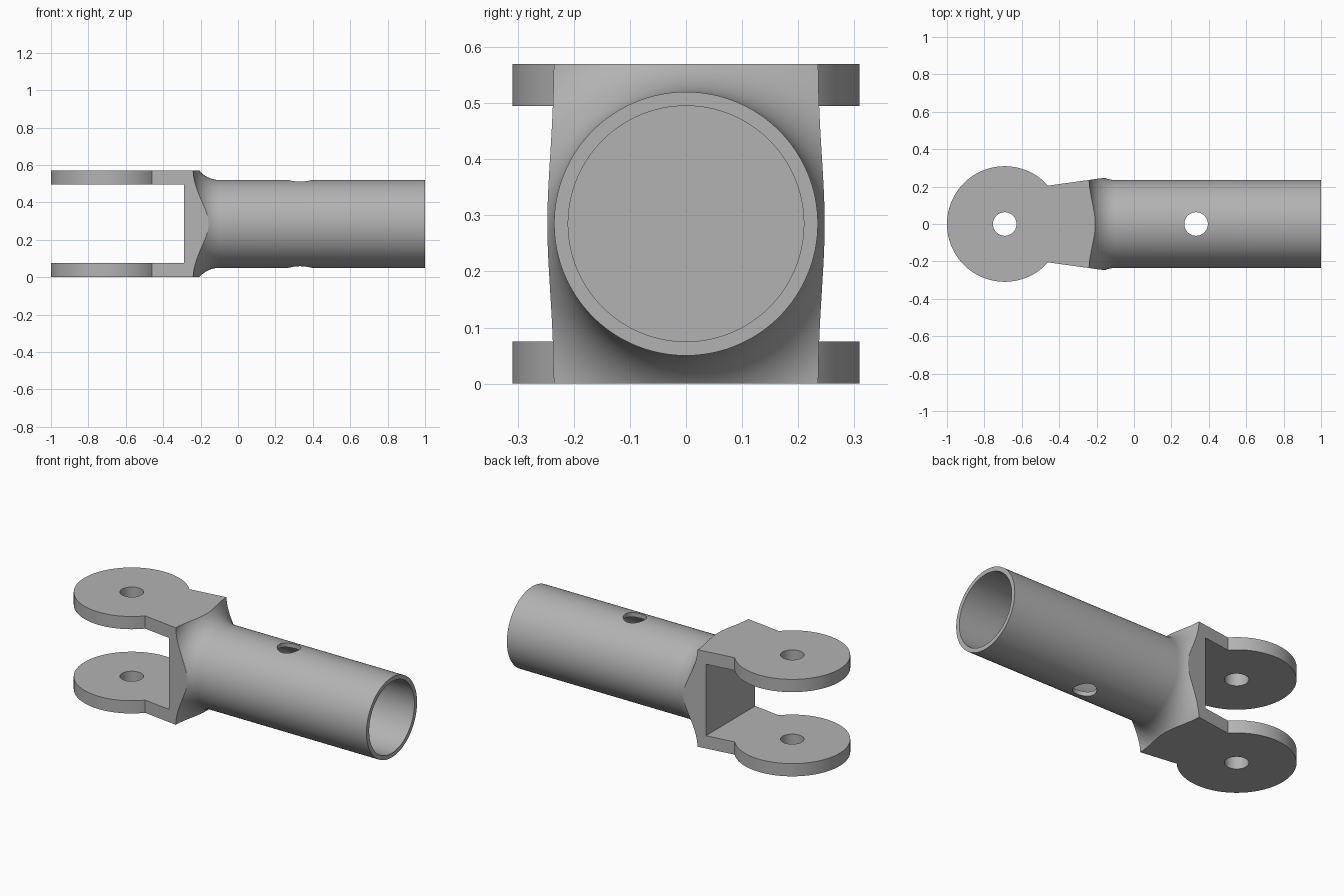
import bpy, bmesh
from math import sin, cos, pi, atan2, radians
from mathutils import Matrix, Vector

if "Cube" in bpy.data.objects:
    bpy.data.objects.remove(bpy.data.objects["Cube"], do_unlink=True)

AXIS_Z = 0.285          # height of the tube axis
HEIGHT = 0.57
EYE_X, EYE_R = -0.691, 0.309
TUBE_R, BORE_R = 0.235, 0.21
FILLET_X, FILLET_R = -0.10, 0.14
PIN_R = 0.063

steel = bpy.data.materials.new("plain grey metal")
steel.use_nodes = True
GREY = (0.45, 0.45, 0.45, 1)
steel.diffuse_color = GREY
steel.node_tree.nodes["Principled BSDF"].inputs["Base Color"].default_value = GREY


def finish(name, bm):
    bmesh.ops.recalc_face_normals(bm, faces=bm.faces)
    mesh = bpy.data.meshes.new(name)
    bm.to_mesh(mesh)
    bm.free()
    mesh.materials.append(steel)
    obj = bpy.data.objects.new(name, mesh)
    bpy.context.collection.objects.link(obj)
    return obj


def prism(name, outline, z0, z1):
    bm = bmesh.new()
    face = bm.faces.new([bm.verts.new((x, y, z0)) for x, y in outline])
    top = bmesh.ops.extrude_face_region(bm, geom=[face])["geom"]
    verts = [v for v in top if isinstance(v, bmesh.types.BMVert)]
    bmesh.ops.translate(bm, verts=verts, vec=(0, 0, z1 - z0))
    return finish(name, bm)


def lathe(name, profile, steps=128):
    """Revolve (x, radius) points about the tube axis and cap both ends."""
    bm = bmesh.new()
    rings = [[bm.verts.new((x, r * cos(2 * pi * i / steps),
                            AXIS_Z + r * sin(2 * pi * i / steps)))
              for i in range(steps)] for x, r in profile]
    for a, b in zip(rings, rings[1:]):
        for i in range(steps):
            j = (i + 1) % steps
            bm.faces.new((a[i], a[j], b[j], b[i]))
    bm.faces.new(rings[0])
    bm.faces.new(rings[-1])
    return finish(name, bm)


def circle(cx, r, steps=64):
    return [(cx + r * cos(2 * pi * i / steps), r * sin(2 * pi * i / steps))
            for i in range(steps)]


def combine(target, tool, operation):
    mod = target.modifiers.new(operation.lower(), 'BOOLEAN')
    mod.operation, mod.object, mod.solver = operation, tool, 'EXACT'
    bpy.context.view_layer.objects.active = target
    bpy.ops.object.modifier_apply(modifier=mod.name)
    bpy.data.objects.remove(tool, do_unlink=True)


# Plan outline: round eye, tapering neck, then a strip wider than the tube
neck_x, neck_y = -0.46, 0.205
start = atan2(neck_y, neck_x - EYE_X)
sweep = 2 * (pi - start)
eye = [(EYE_X + EYE_R * cos(start + sweep * i / 96),
        EYE_R * sin(start + sweep * i / 96)) for i in range(97)]
wide = 0.255
outline = [(1.1, wide), (FILLET_X, wide)] + eye + [(FILLET_X, -wide), (1.1, -wide)]
clevis = prism("clevis_with_socket_tube", outline, 0, HEIGHT)

# Turned shape: tube flaring through a fillet into the square yoke
fillet = [(FILLET_X - FILLET_R * sin(a), TUBE_R + FILLET_R * (1 - cos(a)))
          for a in (pi / 2 * i / 20 for i in range(21))]
turned = lathe("turned_envelope", [(1, TUBE_R)] + fillet
               + [(FILLET_X - FILLET_R, 0.7), (-1.2, 0.7)])
combine(clevis, turned, 'INTERSECT')

# Fork slot between the two lugs
slot = prism("fork_slot", [(-1.2, -0.5), (-0.29, -0.5), (-0.29, 0.5), (-1.2, 0.5)],
             0.075, 0.495)
combine(clevis, slot, 'DIFFERENCE')

# Blind bore of the tube
combine(clevis, lathe("tube_bore", [(1.1, BORE_R), (-0.215, BORE_R)]), 'DIFFERENCE')

# Pin holes through the lugs and through the tube
for x in (EYE_X, 0.332):
    combine(clevis, prism("pin_hole", circle(x, PIN_R), -0.1, 0.7), 'DIFFERENCE')

bpy.ops.object.select_all(action='DESELECT')
clevis.select_set(True)
bpy.context.view_layer.objects.active = clevis
bpy.ops.object.shade_smooth_by_angle(angle=radians(30))
